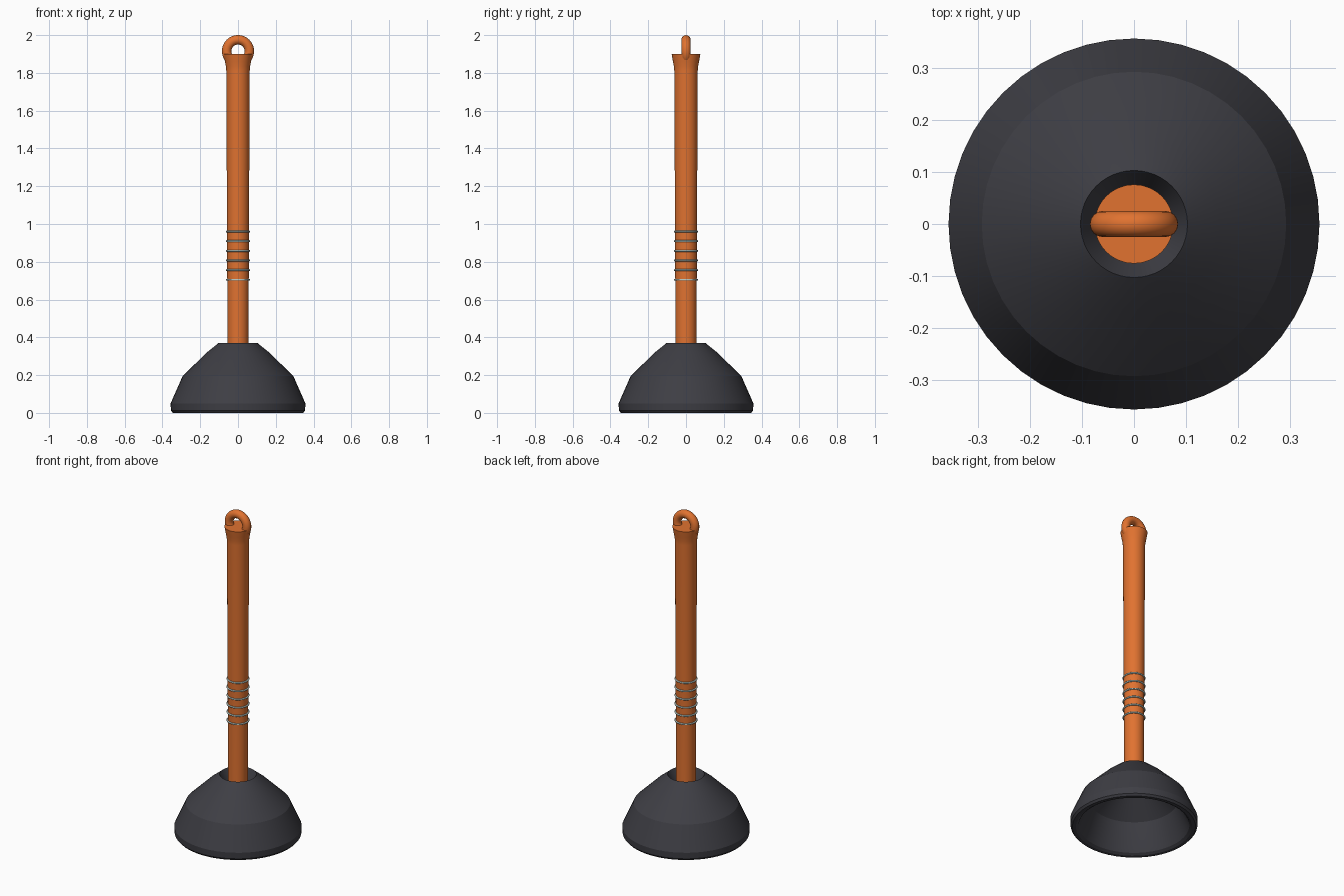
import bpy
import bmesh
import math

cube = bpy.data.objects.get("Cube")
if cube:
    bpy.data.objects.remove(cube, do_unlink=True)


def material(name, rgb):
    mat = bpy.data.materials.new(name)
    mat.use_nodes = True
    color = (*rgb, 1)
    mat.diffuse_color = color
    mat.node_tree.nodes["Principled BSDF"].inputs["Base Color"].default_value = color
    return mat


def smooth(obj, degrees):
    bpy.ops.object.select_all(action="DESELECT")
    obj.select_set(True)
    bpy.context.view_layer.objects.active = obj
    bpy.ops.object.shade_smooth_by_angle(angle=math.radians(degrees))


def lathe(name, profile, mat, segments, degrees):
    """Spin an (r, z) profile around the z axis."""
    bm = bmesh.new()
    verts = [bm.verts.new((r, 0, z)) for r, z in profile]
    edges = [bm.edges.new(pair) for pair in zip(verts, verts[1:])]
    bmesh.ops.spin(bm, geom=verts + edges, cent=(0, 0, 0), axis=(0, 0, 1),
                   angle=math.tau, steps=segments, use_duplicate=False)
    bmesh.ops.remove_doubles(bm, verts=bm.verts, dist=0.0001)
    bmesh.ops.recalc_face_normals(bm, faces=bm.faces)
    mesh = bpy.data.meshes.new(name)
    bm.to_mesh(mesh)
    bm.free()
    obj = bpy.data.objects.new(name, mesh)
    bpy.context.collection.objects.link(obj)
    mesh.materials.append(mat)
    smooth(obj, degrees)
    return obj


def ring(name, z, major, minor, mat, tilt=0.0, sides=12):
    bpy.ops.mesh.primitive_torus_add(
        location=(0, 0, z), rotation=(tilt, 0, 0), major_radius=major,
        minor_radius=minor, major_segments=48, minor_segments=sides)
    obj = bpy.context.object
    obj.name = name
    obj.data.materials.append(mat)
    smooth(obj, 60)


rubber = material("dark rubber", (0.048, 0.048, 0.058))
wood = material("orange wood", (0.75, 0.17, 0.03))
metal = material("pale metal", (0.48, 0.58, 0.54))

# Hollow rubber cup: outer bell, then the socket on top, and the inner cavity
cup_profile = [
    (0, 0.28), (0.13, 0.27), (0.245, 0.17), (0.30, 0.03), (0.31, 0.01),
    (0.325, 0), (0.345, 0), (0.355, 0.012), (0.357, 0.05), (0.293, 0.195),
    (0.165, 0.32), (0.103, 0.37), (0.072, 0.31), (0, 0.31),
]
lathe("rubber_cup", cup_profile, rubber, 48, 15)

# Slightly tapered handle with a flared end
handle_profile = [
    (0, 0.30), (0.055, 0.30), (0.062, 1.81), (0.064, 1.835),
    (0.069, 1.86), (0.076, 1.9), (0, 1.9),
]
lathe("handle", handle_profile, wood, 32, 30)

# Hanging loop
ring("hanging_loop", 1.915, 0.06, 0.025, wood, math.pi / 2, 16)

# Grip rings
for i in range(6):
    ring(f"grip_ring_{i + 1}", 0.705 + i * 0.051, 0.0595, 0.005, metal)
